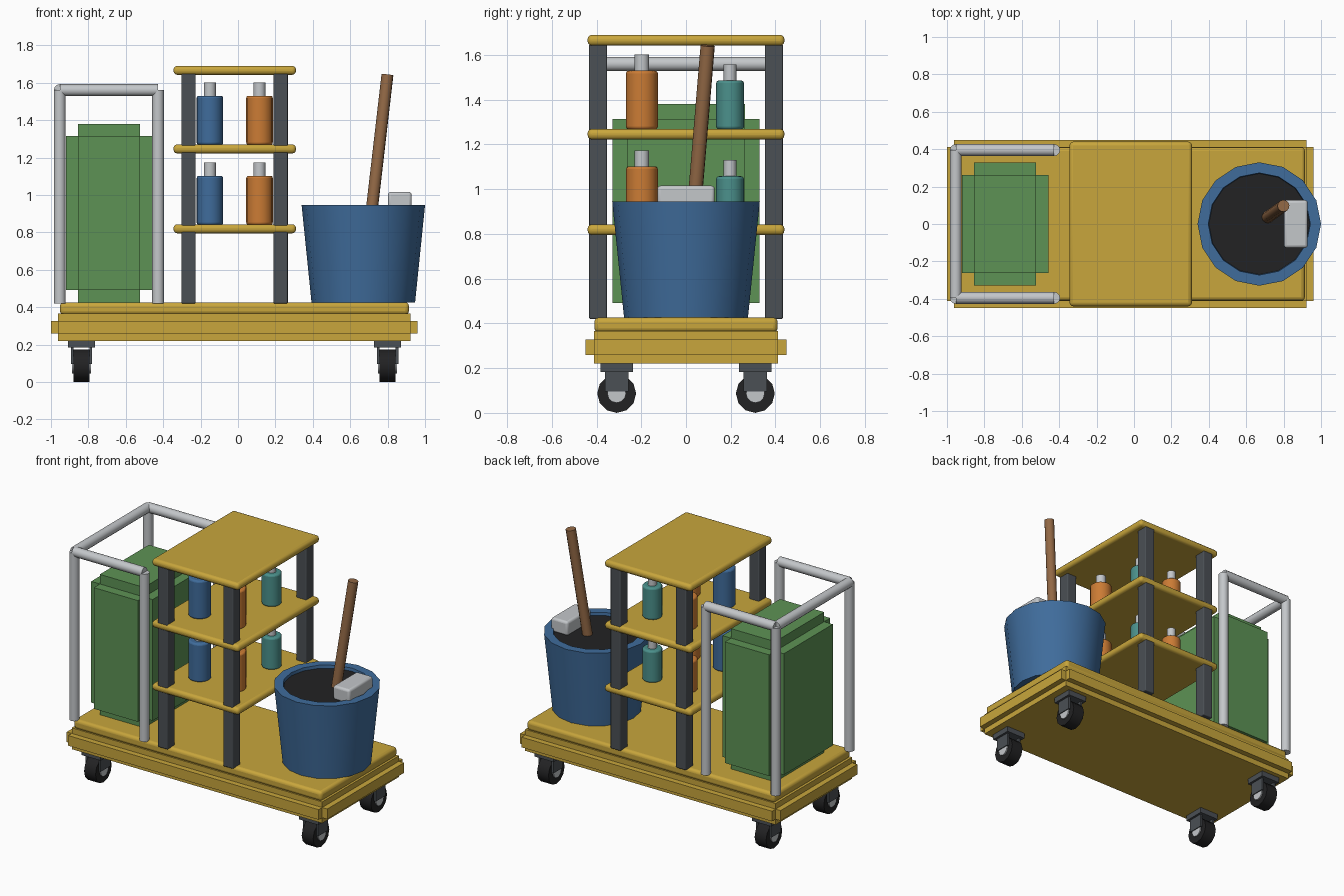
import bpy, bmesh, math
from mathutils import Vector

cube = bpy.data.objects.get("Cube")
if cube:
    bpy.data.objects.remove(cube, do_unlink=True)


def material(name, r, g, b):
    m = bpy.data.materials.new(name)
    m.use_nodes = True
    m.diffuse_color = (r, g, b, 1)
    bsdf = next(n for n in m.node_tree.nodes if n.type == 'BSDF_PRINCIPLED')
    bsdf.inputs["Base Color"].default_value = (r, g, b, 1)
    bsdf.inputs["Roughness"].default_value = 0.6
    return m


YELLOW = material("yellow", 0.58, 0.38, 0.045)
GREEN = material("green", 0.11, 0.29, 0.09)
BLUE = material("blue", 0.05, 0.15, 0.33)
ORANGE = material("orange", 0.6, 0.2, 0.035)
TEAL = material("teal", 0.07, 0.28, 0.26)
DARK = material("dark grey", 0.07, 0.08, 0.09)
BLACK = material("black", 0.016, 0.016, 0.017)
METAL = material("light grey", 0.55, 0.57, 0.59)
WOOD = material("brown", 0.29, 0.14, 0.06)


def finish(bm, name, mat, bevel=0, smooth=False):
    bmesh.ops.recalc_face_normals(bm, faces=bm.faces)
    mesh = bpy.data.meshes.new(name)
    bm.to_mesh(mesh)
    bm.free()
    mesh.materials.append(mat)
    ob = bpy.data.objects.new(name, mesh)
    bpy.context.collection.objects.link(ob)
    if bevel:
        mod = ob.modifiers.new("bevel", 'BEVEL')
        mod.width = bevel
        mod.segments = 3
        mod.limit_method = 'ANGLE'
        mod.angle_limit = math.radians(50)
    if smooth or bevel:
        bpy.ops.object.select_all(action='DESELECT')
        ob.select_set(True)
        bpy.context.view_layer.objects.active = ob
        bpy.ops.object.shade_smooth_by_angle(angle=math.radians(40))
    return ob


def add_box(bm, lo, hi):
    lo, hi = Vector(lo), Vector(hi)
    verts = bmesh.ops.create_cube(bm, size=1)["verts"]
    for v in verts:
        v.co = (lo + hi) / 2 + v.co * (hi - lo)


def box(name, lo, hi, mat, bevel=0):
    bm = bmesh.new()
    add_box(bm, lo, hi)
    return finish(bm, name, mat, bevel)


def stepped_box(name, lo, hi, inset, mat):
    """Three crossing boxes, each full length on two axes less the inset."""
    bm = bmesh.new()
    for axis in range(3):
        d = Vector((inset, inset, inset))
        d[axis] = 0
        add_box(bm, Vector(lo) + d, Vector(hi) - d)
    return finish(bm, name, mat)


def rod(name, a, b, radius, mat, sides=12, bevel=0, smooth=True):
    a, b = Vector(a), Vector(b)
    bm = bmesh.new()
    bmesh.ops.create_cone(bm, cap_ends=True, segments=sides, radius1=radius,
                          radius2=radius, depth=(b - a).length)
    bm.transform((b - a).to_track_quat('Z', 'Y').to_matrix().to_4x4())
    bmesh.ops.translate(bm, verts=bm.verts, vec=(a + b) / 2)
    return finish(bm, name, mat, bevel, smooth)


def lathe(name, profile, centre, mat, sides):
    bm = bmesh.new()
    pts = [bm.verts.new((r, 0, z)) for r, z in profile]
    edges = [bm.edges.new(pair) for pair in zip(pts, pts[1:])]
    bmesh.ops.spin(bm, geom=pts + edges, axis=(0, 0, 1), cent=(0, 0, 0),
                   angle=math.tau, steps=sides)
    bmesh.ops.remove_doubles(bm, verts=bm.verts, dist=0.0005)
    bmesh.ops.translate(bm, verts=bm.verts, vec=centre)
    return finish(bm, name, mat, smooth=True)


# Platform
stepped_box("chassis", (-1, -0.45, 0.22), (0.96, 0.45, 0.365), 0.038, YELLOW)
box("deck", (-0.952, -0.41, 0.36), (0.914, 0.41, 0.426), YELLOW, 0.02)

# Casters
for x in (-0.837, 0.8):
    for y in (-0.31, 0.31):
        box("caster_plate", (x - 0.072, y - 0.072, 0.183),
            (x + 0.072, y + 0.072, 0.222), DARK)
        for s in (-1, 1):
            mid = x + s * 0.05
            box("caster_fork", (mid - 0.007, y - 0.052, 0.095),
                (mid + 0.007, y + 0.052, 0.19), DARK)
        rod("caster_wheel", (x - 0.043, y, 0.087), (x + 0.043, y, 0.087),
            0.087, BLACK, 12)
        rod("caster_hub", (x - 0.051, y, 0.087), (x + 0.051, y, 0.087),
            0.042, METAL, 12)

# Shelf rack
for x in (-0.264, 0.228):
    for y in (-0.393, 0.393):
        box("rack_post", (x - 0.038, y - 0.04, 0.42),
            (x + 0.038, y + 0.04, 1.65), DARK, 0.006)
for top in (0.843, 1.27, 1.69):
    box("shelf", (-0.345, -0.44, top - 0.048), (0.31, 0.44, top), YELLOW, 0.02)

# Bottles on the two lower shelves
for z in (0.84, 1.268):
    for x, y, mat in ((-0.15, -0.197, BLUE), (0.115, -0.197, ORANGE),
                      (-0.15, 0.197, ORANGE), (0.115, 0.197, TEAL)):
        r, h = (0.071, 0.262) if y < 0 else (0.062, 0.218)
        cap = r * 0.46
        rod("bottle", (x, y, z), (x, y, z + h), r, mat, 16, 0.012)
        rod("bottle_cap", (x, y, z + h - 0.01), (x, y, z + h + 0.072),
            cap, METAL, 12)

# Bucket with dark contents
lathe("bucket", [(0, 0.426), (0.277, 0.426), (0.33, 0.945), (0.273, 0.945),
                 (0.268, 0.9), (0, 0.9)], (0.67, 0, 0), BLUE, 16)
rod("bucket_contents", (0.67, 0, 0.89), (0.67, 0, 0.925), 0.27, BLACK, 16)
rod("mop_handle", (0.713, 0.035, 0.9), (0.799, 0.097, 1.642), 0.032, WOOD, 12)
box("wringer_block", (0.802, -0.128, 0.92), (0.928, 0.128, 1.016), METAL, 0.015)

# Waste bin
stepped_box("waste_bin", (-0.92, -0.328, 0.426), (-0.458, 0.328, 1.38),
            0.065, GREEN)

# Tubular push frame
BACK, FRONT, SIDE, TOP, R = -0.953, -0.427, 0.395, 1.56, 0.032
for y in (-SIDE, SIDE):
    for x in (BACK, FRONT):
        rod("frame_post", (x, y, 0.42), (x, y, TOP), R, METAL)
    rod("frame_side_rail", (BACK, y, TOP), (FRONT, y, TOP), R, METAL)
rod("push_bar", (BACK, -SIDE, TOP), (BACK, SIDE, TOP), R, METAL)
